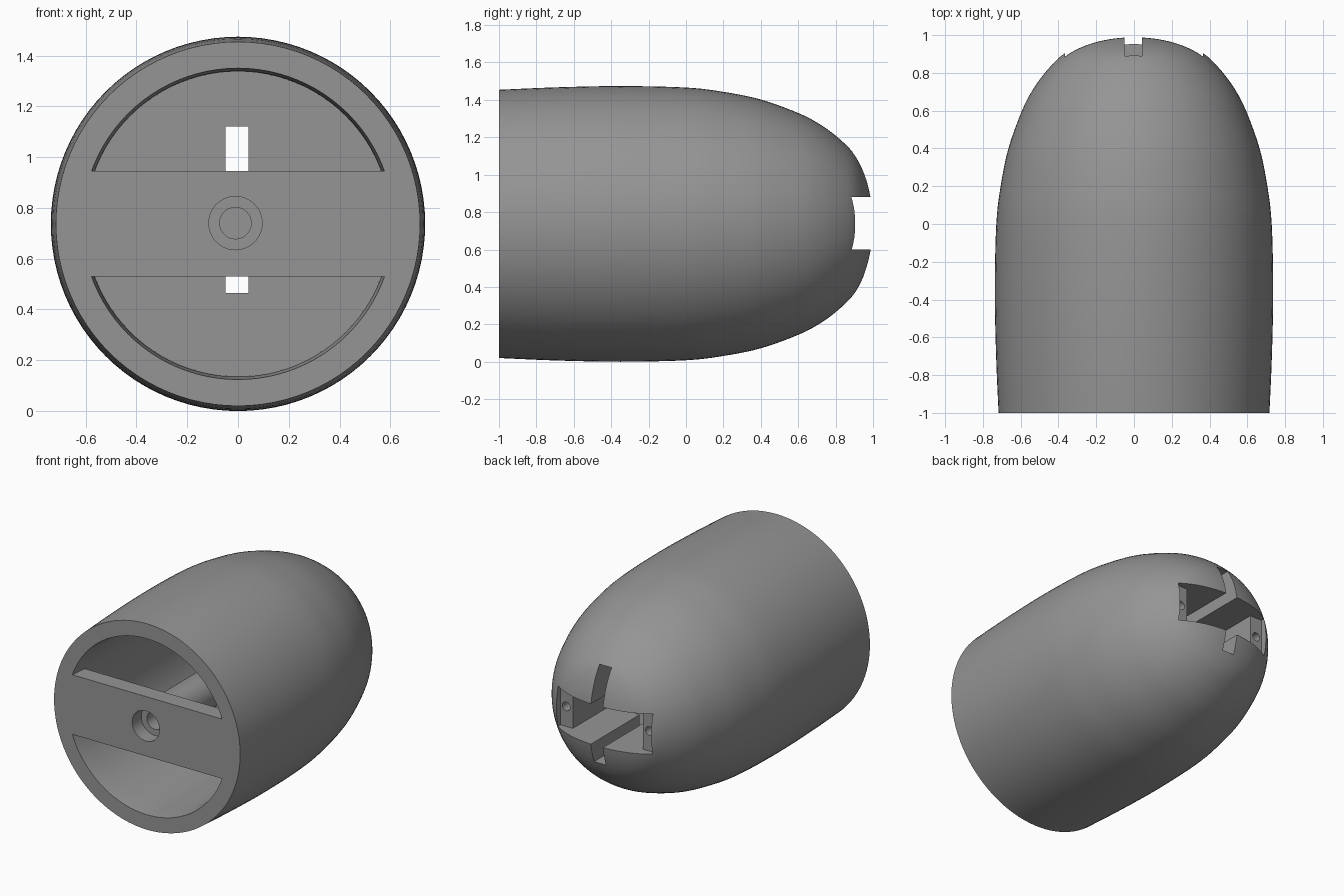
import bpy, bmesh, math
from mathutils import Matrix

if "Cube" in bpy.data.objects:
    bpy.data.objects.remove(bpy.data.objects["Cube"])

CZ = 0.737  # height of the long axis

grey = bpy.data.materials.new("mid grey")
grey.diffuse_color = (0.30, 0.30, 0.30, 1)
grey.use_nodes = True
grey.node_tree.nodes["Principled BSDF"].inputs["Base Color"].default_value = grey.diffuse_color


def finish(name, bm):
    bmesh.ops.recalc_face_normals(bm, faces=bm.faces)
    me = bpy.data.meshes.new(name)
    bm.to_mesh(me)
    bm.free()
    me.materials.append(grey)
    ob = bpy.data.objects.new(name, me)
    bpy.context.collection.objects.link(ob)
    return ob


def lathe(name, profile, x=0.0, z=CZ, n=96):
    """Closed solid turned around the y axis from (y, radius) points."""
    bm = bmesh.new()
    rings = []
    for y, r in profile:
        rings.append([bm.verts.new((x + r * math.cos(2 * math.pi * i / n), y,
                                    z + r * math.sin(2 * math.pi * i / n)))
                      for i in range(n)])
    for a, b in zip(rings, rings[1:]):
        for i in range(n):
            j = (i + 1) % n
            bm.faces.new((a[i], a[j], b[j], b[i]))
    bm.faces.new(rings[0])
    bm.faces.new(rings[-1])
    return finish(name, bm)


def box(name, x0, x1, y0, y1, z0, z1):
    bm = bmesh.new()
    bmesh.ops.create_cube(bm, size=1, matrix=Matrix.Translation(
        ((x0 + x1) / 2, (y0 + y1) / 2, (z0 + z1) / 2))
        @ Matrix.Diagonal((x1 - x0, y1 - y0, z1 - z0, 1)))
    return finish(name, bm)


def boolean(ob, other, op='DIFFERENCE'):
    m = ob.modifiers.new(other.name, 'BOOLEAN')
    m.object, m.operation, m.solver = other, op, 'EXACT'
    bpy.context.view_layer.objects.active = ob
    bpy.ops.object.modifier_apply(modifier=m.name)
    bpy.data.objects.remove(other)


def smooth_curve(pts, steps=5):
    """Catmull-Rom curve through the points."""
    out = []
    p = [pts[0]] + pts + [(pts[-1][0], -0.12)]
    for k in range(1, len(p) - 2):
        for s in range(steps):
            t = s / steps
            out.append(tuple(0.5 * (2 * b + (c - a) * t + (2 * a - 5 * b + 4 * c - d) * t * t
                                    + (3 * b - a - 3 * c + d) * t ** 3)
                             for a, b, c, d in zip(p[k - 1], p[k], p[k + 1], p[k + 2])))
    return out + [pts[-1]]


# Outer shell
shell = lathe("shell", smooth_curve([
    (-1, .717), (-.7, .730), (-.35, .737), (0, .729), (.2, .706), (.4, .665), (.6, .593),
    (.72, .530), (.82, .455), (.9, .372), (.955, .265), (.988, .14), (1, .01)]))

# Hollow behind a tapered front rim
boolean(shell, lathe("hollow", [(-1.1, .622), (-1, .613), (-.88, .602), (.45, .60)]))

# Cross-shaped opening in the nose with two shelves
boolean(shell, box("wide_slot", -.365, .365, .86, 1.2, .60, .88))
boolean(shell, box("deep_slot", -.27, .27, .3, 1.2, .60, .88))
boolean(shell, box("tall_slot", -.05, .042, .3, 1.2, .465, 1.12))
for side in (-1, 1):
    boolean(shell, lathe("shelf_hole", [(.7, .03), (1.1, .03)], x=side * .32, z=.74, n=24))

# Bar across the front with a screw boss
bar = lathe("front_bar", [(-1, .64), (-.88, .64)])
boolean(bar, box("bar_cut", -1, 1, -1.1, -.8, .53, .945), 'INTERSECT')
boolean(shell, bar, 'UNION')
boolean(shell, lathe("boss", [(-.95, .125), (-.35, .125)], x=-.01, z=.74, n=48), 'UNION')
boolean(shell, lathe("screw_recess", [(-1.1, .105), (-.9, .105)], x=-.01, z=.74, n=48))
boolean(shell, lathe("screw_hole", [(-1.0, .062), (-.45, .062)], x=-.01, z=.74, n=48))

# Smooth shading with sharp edges
bpy.ops.object.select_all(action='DESELECT')
shell.select_set(True)
bpy.context.view_layer.objects.active = shell
bpy.ops.object.shade_smooth_by_angle(angle=math.radians(30))
